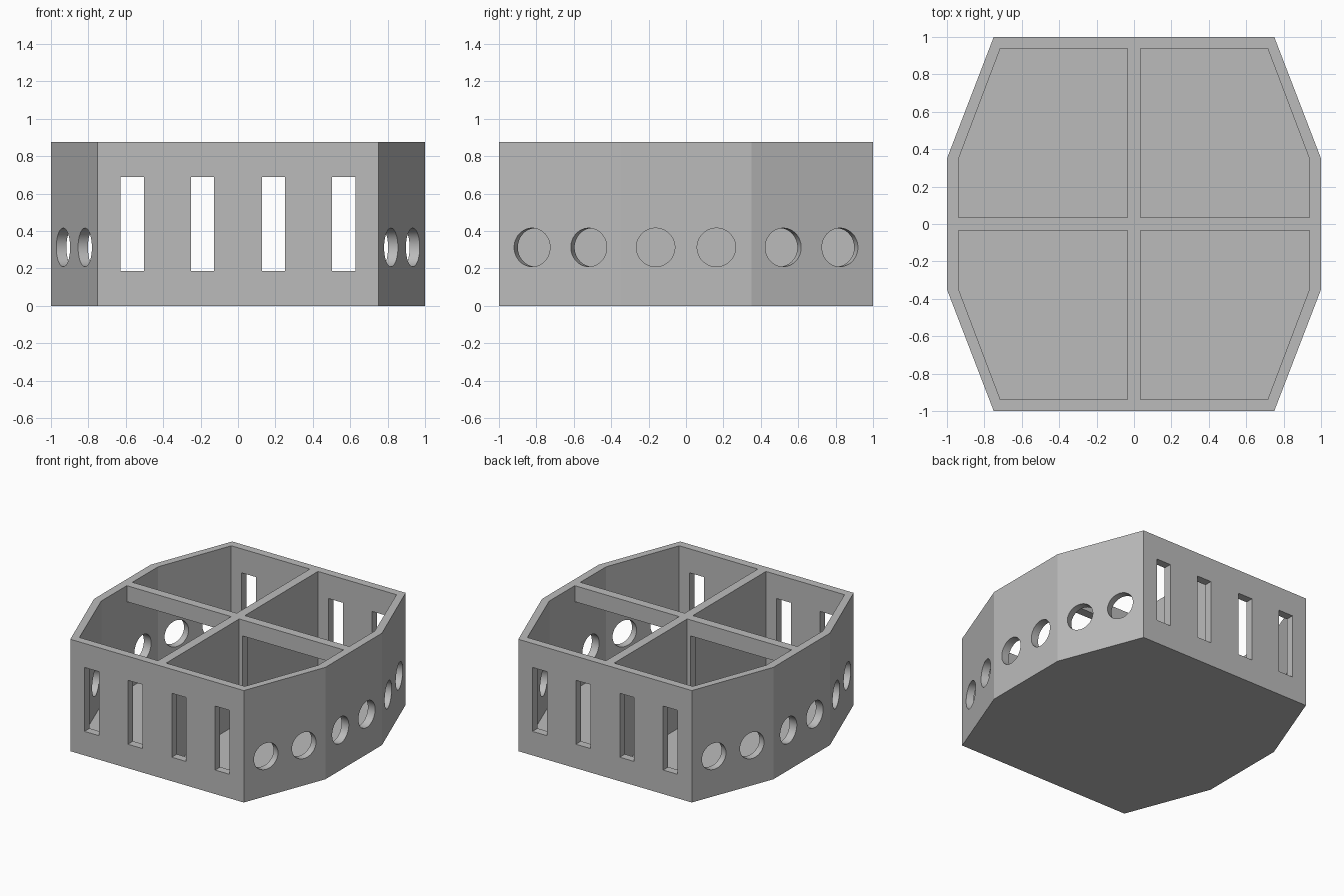
import bpy, bmesh, math
from mathutils import Matrix, Vector

old = bpy.data.objects.get("Cube")
if old:
    bpy.data.objects.remove(old, do_unlink=True)

HEIGHT, WALL, DIVIDER = 0.875, 0.0625, 0.07
INNER = 1 - WALL

grey = bpy.data.materials.new("plain grey")
grey.use_nodes = True
grey.diffuse_color = (0.5, 0.5, 0.5, 1)
grey.node_tree.nodes["Principled BSDF"].inputs["Base Color"].default_value = (0.5, 0.5, 0.5, 1)


def finish(name, bm):
    bmesh.ops.recalc_face_normals(bm, faces=bm.faces)
    mesh = bpy.data.meshes.new(name)
    bm.to_mesh(mesh)
    bm.free()
    mesh.materials.append(grey)
    obj = bpy.data.objects.new(name, mesh)
    bpy.context.collection.objects.link(obj)
    return obj


def add_box(bm, x, y, z):
    """Box spanning the given (low, high) ranges."""
    spans = (x, y, z)
    centre = Vector([(a + b) / 2 for a, b in spans])
    size = [b - a for a, b in spans]
    bmesh.ops.create_cube(bm, size=1, matrix=Matrix.Translation(centre) @ Matrix.Diagonal((*size, 1)))


def octagon_prism(name, side, corner_x, corner_y, bottom, top):
    quarter = [(side, corner_y), (corner_x, side)]
    ring = quarter + [(-x, y) for x, y in reversed(quarter)]
    ring += [(-x, -y) for x, y in ring]
    bm = bmesh.new()
    face = bm.faces.new([bm.verts.new((x, y, bottom)) for x, y in ring])
    out = bmesh.ops.extrude_face_region(bm, geom=[face])
    verts = [v for v in out["geom"] if isinstance(v, bmesh.types.BMVert)]
    bmesh.ops.translate(bm, verts=verts, vec=(0, 0, top - bottom))
    return finish(name, bm)


def cut(target, cutter):
    cutter.hide_render = True
    mod = target.modifiers.new("cut", "BOOLEAN")
    mod.operation, mod.solver, mod.object = "DIFFERENCE", "EXACT", cutter
    bpy.context.view_layer.objects.active = target
    bpy.ops.object.modifier_apply(modifier=mod.name)
    bpy.data.objects.remove(cutter, do_unlink=True)


# Eight-sided tray with a thin floor
tray = octagon_prism("outer_tray", 1, 0.75, 0.35, 0, HEIGHT)
cut(tray, octagon_prism("hollow_cutter", INNER, 0.715, 0.35, WALL, HEIGHT + 0.2))

# Tall slots in the front and back, round holes round both sides
bm = bmesh.new()
for sy in (-1, 1):
    for x in (-0.565, -0.19, 0.19, 0.565):
        add_box(bm, (x - WALL, x + WALL), sorted((sy * 0.9, sy * 1.1)), (0.1875, 0.6875))
chamfer_angle = math.atan2(0.25, 0.65)
for sx in (-1, 1):
    for sy in (-1, 1):
        for x, y, angle in ((0.97, 0.1625, 0), (0.935, 0.52, chamfer_angle), (0.818, 0.823, chamfer_angle)):
            normal = Vector((sx * math.cos(angle), sy * math.sin(angle), 0))
            turn = normal.to_track_quat("Z", "Y").to_matrix().to_4x4()
            bmesh.ops.create_cone(bm, cap_ends=True, segments=48, radius1=0.103, radius2=0.103,
                                  depth=0.2, matrix=Matrix.Translation((sx * x, sy * y, 0.3125)) @ turn)
cut(tray, finish("opening_cutter", bm))

# Solid divider from front to back
half = DIVIDER / 2
bm = bmesh.new()
add_box(bm, (-half, half), (-INNER, INNER), (WALL, HEIGHT))
finish("long_divider", bm)

# Cross divider: a top rail and a short post on each side, open below
for side, sx in (("left", 1), ("right", -1)):
    bm = bmesh.new()
    add_box(bm, sorted((sx * half, sx * INNER)), (-half, half), (0.75, HEIGHT))
    finish(side + "_cross_rail", bm)
    bm = bmesh.new()
    add_box(bm, sorted((sx * half, sx * WALL)), (-half, half), (WALL, 0.75))
    finish(side + "_cross_post", bm)

# Smooth only the round bores
bpy.ops.object.select_all(action="DESELECT")
tray.select_set(True)
bpy.context.view_layer.objects.active = tray
bpy.ops.object.shade_smooth_by_angle(angle=math.radians(15))
